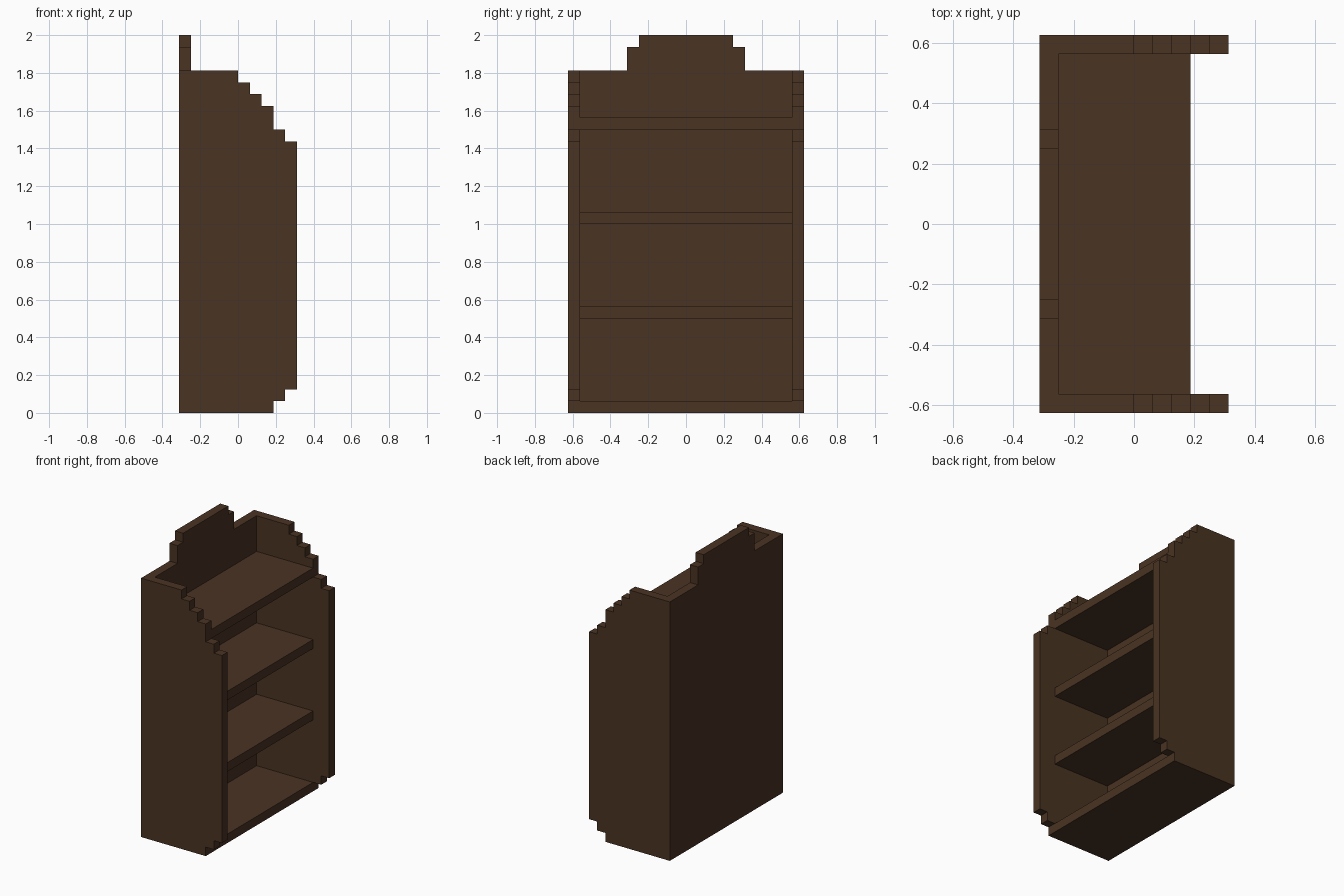
import bpy, bmesh
from mathutils import Vector

if "Cube" in bpy.data.objects:
    bpy.data.objects.remove(bpy.data.objects["Cube"])

U = 1 / 16  # all parts sit on a 1/16 grid

wood = bpy.data.materials.new("dark_wood")
wood.diffuse_color = (0.067, 0.033, 0.016, 1)
wood.use_nodes = True
wood.node_tree.nodes["Principled BSDF"].inputs["Base Color"].default_value = wood.diffuse_color


def extrude_profile(name, points, direction):
    """Extrude a flat outline (in grid units) along a direction."""
    bm = bmesh.new()
    face = bm.faces.new([bm.verts.new(Vector(p) * U) for p in points])
    geom = bmesh.ops.extrude_face_region(bm, geom=[face], use_keep_orig=True)["geom"]
    moved = [g for g in geom if isinstance(g, bmesh.types.BMVert)]
    bmesh.ops.translate(bm, verts=moved, vec=Vector(direction) * U)
    bmesh.ops.recalc_face_normals(bm, faces=bm.faces)
    mesh = bpy.data.meshes.new(name)
    bm.to_mesh(mesh)
    bm.free()
    mesh.materials.append(wood)
    obj = bpy.data.objects.new(name, mesh)
    bpy.context.collection.objects.link(obj)
    return obj


def stepped(levels):
    """Turn (reach, bottom, top) levels into a stair-stepped edge."""
    return [p for r, lo, hi in levels for p in ((r, lo), (r, hi))]


# Side panels with stepped front edge
edge = stepped([(3, 0, 1), (4, 1, 2), (5, 2, 23), (4, 23, 24),
                (3, 24, 26), (2, 26, 27), (1, 27, 28), (0, 28, 29)])
outline = [(-5, 0)] + edge + [(-5, 29)]
for name, y in (("left_side_panel", -10), ("right_side_panel", 9)):
    extrude_profile(name, [(x, y, z) for x, z in outline], (0, 1, 0))

# Back panel with stepped crest, between the sides
half = stepped([(9, 0, 29), (5, 29, 31), (4, 31, 32)])
crest = half + [(-y, z) for y, z in reversed(half)]
extrude_profile("back_panel", [(-5, y, z) for y, z in crest], (1, 0, 0))

# Shelves, from the base board to the top board
for name, z in (("base_board", 0), ("lower_shelf", 8),
                ("upper_shelf", 16), ("top_board", 24)):
    extrude_profile(name, [(-4, -9, z), (3, -9, z), (3, 9, z), (-4, 9, z)], (0, 0, 1))
